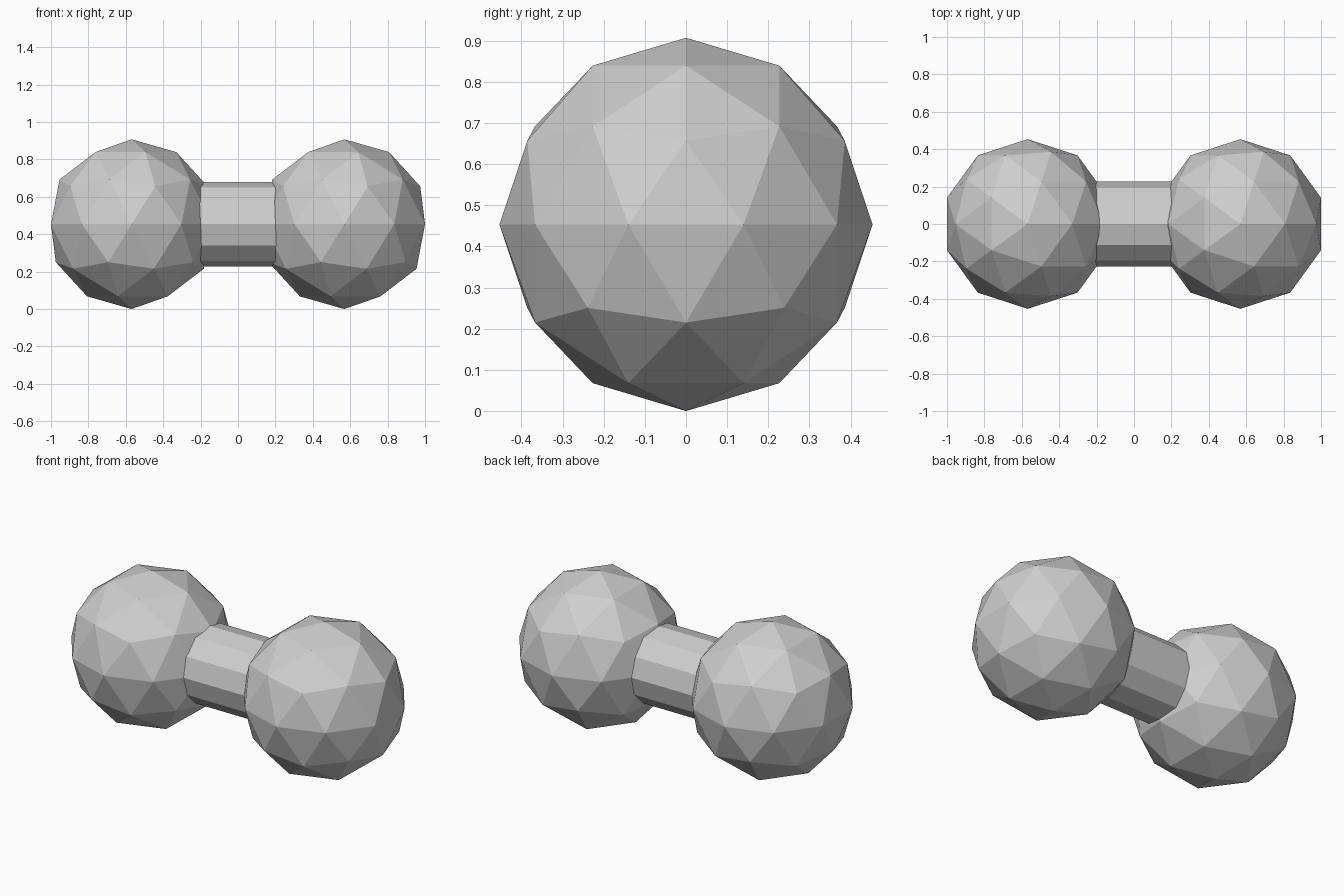
import bpy
import math

default = bpy.data.objects.get("Cube")
if default:
    bpy.data.objects.remove(default, do_unlink=True)

RADIUS = 0.4535                                    # ball radius
CENTRE_X = 1 - RADIUS * math.cos(math.radians(18)) # outermost vertices reach x = 1

# Single grey material
grey = bpy.data.materials.new("light grey")
grey.use_nodes = True
colour = (0.62, 0.62, 0.62, 1)
grey.diffuse_color = colour
grey.node_tree.nodes["Principled BSDF"].inputs["Base Color"].default_value = colour


def finish(name):
    """Name the new object, give it the material and keep its faces flat."""
    obj = bpy.context.object
    obj.name = name
    obj.data.materials.append(grey)
    bpy.ops.object.shade_flat()


# Faceted weights, one at each end
for side, sign in (("right", -1), ("left", 1)):
    bpy.ops.mesh.primitive_ico_sphere_add(
        subdivisions=2, radius=RADIUS, location=(sign * CENTRE_X, 0, RADIUS))
    finish(side + "_weight")

# Twelve-sided handle, its ends sunk into the weights
bpy.ops.mesh.primitive_cylinder_add(
    vertices=12, radius=RADIUS / 2, depth=0.9,
    location=(0, 0, RADIUS), rotation=(0, math.pi / 2, 0))
finish("handle")
